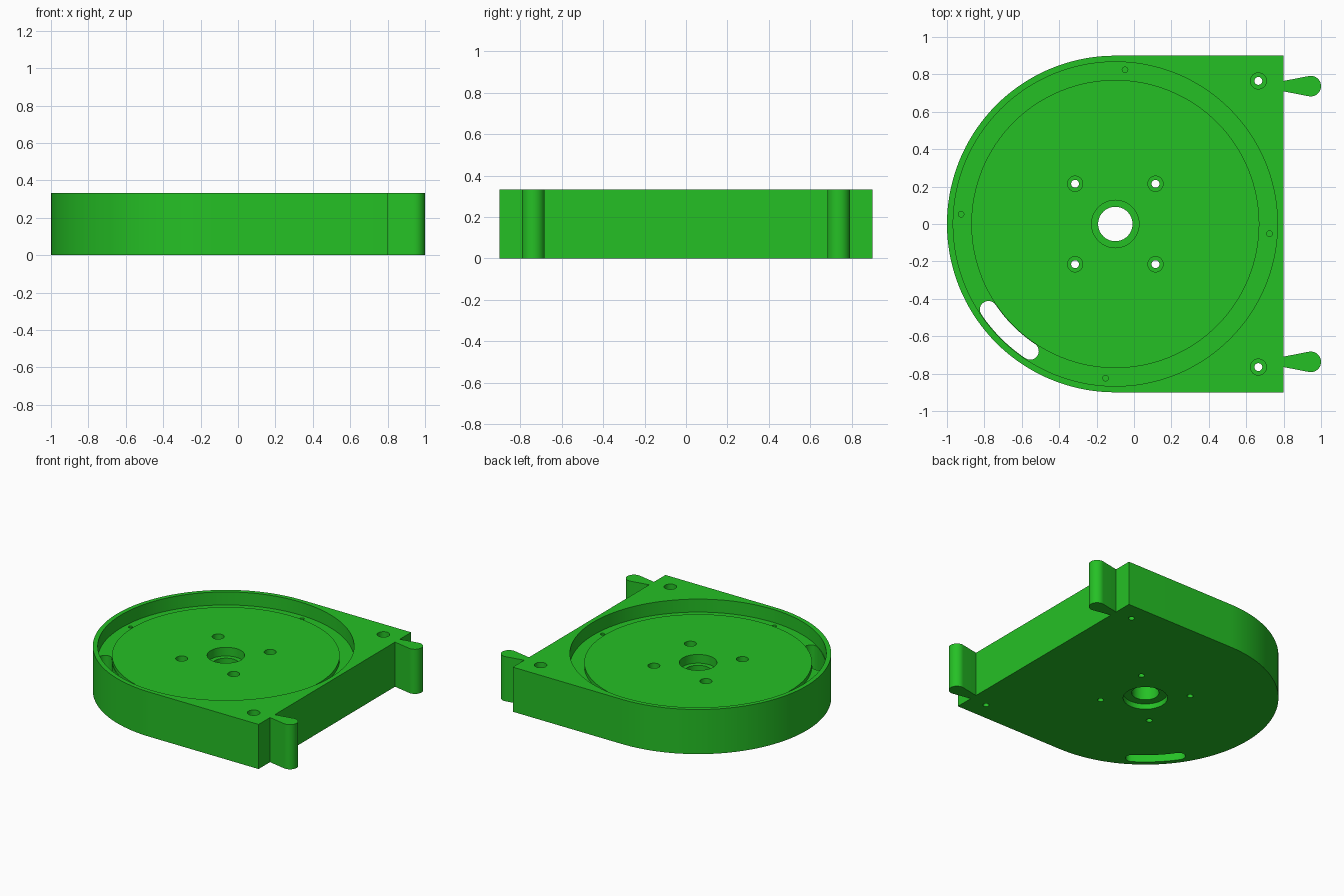
import bpy, bmesh, math
from math import cos, sin, pi, radians

if "Cube" in bpy.data.objects:
    bpy.data.objects.remove(bpy.data.objects["Cube"])

H = 0.333            # total height
CX = -0.1            # axis of the round pocket
DISC, GROOVE = 0.265, 0.236   # pocket floor levels

green = bpy.data.materials.new("green")
green.diffuse_color = (0.0185, 0.53, 0.0185, 1)
green.use_nodes = True
green.node_tree.nodes["Principled BSDF"].inputs["Base Color"].default_value = green.diffuse_color


def finish(bm, name):
    bmesh.ops.remove_doubles(bm, verts=bm.verts, dist=1e-5)
    bmesh.ops.recalc_face_normals(bm, faces=bm.faces)
    me = bpy.data.meshes.new(name)
    bm.to_mesh(me)
    bm.free()
    ob = bpy.data.objects.new(name, me)
    bpy.context.collection.objects.link(ob)
    me.materials.append(green)
    return ob


def prism(name, outline, z0, z1):
    """Extrude a flat outline from z0 to z1."""
    bm = bmesh.new()
    face = bm.faces.new([bm.verts.new((x, y, z0)) for x, y in outline])
    ext = bmesh.ops.extrude_face_region(bm, geom=[face])
    for v in ext["geom"]:
        if isinstance(v, bmesh.types.BMVert):
            v.co.z = z1
    return finish(bm, name)


def lathe(name, profile, x, y, steps):
    """Turn a profile of (radius, z), starting and ending on the axis."""
    bm = bmesh.new()
    rings = []
    for r, z in profile:
        if r == 0:
            rings.append([bm.verts.new((x, y, z))] * steps)
        else:
            rings.append([bm.verts.new((x + r * cos(2 * pi * i / steps),
                                        y + r * sin(2 * pi * i / steps), z))
                          for i in range(steps)])
    for a, b in zip(rings, rings[1:]):
        for i in range(steps):
            j = (i + 1) % steps
            bm.faces.new(list(dict.fromkeys((a[i], a[j], b[j], b[i]))))
    return finish(bm, name)


def arc(cx, cy, r, a0, a1, n):
    return [(cx + r * cos(radians(a0 + (a1 - a0) * i / n)),
             cy + r * sin(radians(a0 + (a1 - a0) * i / n))) for i in range(n + 1)]


def bored(name, x, y, r_small, r_big, z_step, steps=32):
    """Through hole with a wider bore above z_step."""
    return lathe(name, [(0, -0.1), (r_small, -0.1), (r_small, z_step),
                        (r_big, z_step), (r_big, 0.5), (0, 0.5)], x, y, steps)


# housing: half round on the left, square on the right
body = prism("housing", [(0.8, -0.9), (0.8, 0.9)] + arc(CX, 0, 0.9, 90, 270, 72), 0, H)

# round pocket with a lower ring groove around the centre disc
cutters = [lathe("pocket_cutter", [(0, DISC), (0.77, DISC), (0.77, GROOVE),
                                   (0.867, GROOVE), (0.867, 0.5), (0, 0.5)], CX, 0, 128)]

# centre bore, stepped at top and bottom
cutters.append(lathe("bore_cutter", [(0, -0.1), (0.15, -0.1), (0.15, 0.04), (0.092, 0.04),
                                     (0.092, 0.2), (0.127, 0.2), (0.127, 0.5), (0, 0.5)],
                     CX, 0, 64))

# screw holes in the disc and in the square corners
for sy in (-1, 1):
    for sx in (-1, 1):
        cutters.append(bored("disc_screw_cutter", CX + 0.215 * sx, 0.215 * sy, 0.021, 0.041, 0.18))
    cutters.append(bored("corner_screw_cutter", 0.665, 0.765 * sy, 0.021, 0.043, 0.24))

# small blind pin holes in the groove
for k in range(4):
    a = radians(-3.6 + 90 * k)
    cutters.append(lathe("pin_cutter", [(0, 0.18), (0.015, 0.18), (0.015, 0.5), (0, 0.5)],
                         CX + 0.826 * cos(a), 0.826 * sin(a), 20))

# curved through slot in the groove
A0, A1, R, W = 214, 236.2, 0.818, 0.046
e0 = (CX + R * cos(radians(A0)), R * sin(radians(A0)))
e1 = (CX + R * cos(radians(A1)), R * sin(radians(A1)))
slot = (arc(CX, 0, R + W, A0, A1, 16) + arc(*e1, W, A1, A1 + 180, 12)[1:-1]
        + arc(CX, 0, R - W, A1, A0, 16) + arc(*e0, W, A0 + 180, A0 + 360, 12)[1:-1])
cutters.append(prism("slot_cutter", slot, -0.1, 0.5))

for c in cutters:
    mod = body.modifiers.new("cut", "BOOLEAN")
    mod.operation = "DIFFERENCE"
    mod.solver = "EXACT"
    mod.object = c

# bake the cuts, then remove the cutters
dg = bpy.context.evaluated_depsgraph_get()
baked = bpy.data.meshes.new_from_object(body.evaluated_get(dg))
body.modifiers.clear()
body.data = baked
for c in cutters:
    bpy.data.objects.remove(c)

# teardrop hinge tabs on the flat side
parts = [body]
for sy, side in ((-1, "front"), (1, "back")):
    y = 0.737 * sy
    outline = [(0.79, y + 0.026), (0.79, y - 0.026)] + arc(0.945, y, 0.055, -100, 100, 32)
    parts.append(prism(side + "_hinge_tab", outline, 0, H))

for ob in parts:
    bpy.ops.object.select_all(action="DESELECT")
    ob.select_set(True)
    bpy.context.view_layer.objects.active = ob
    bpy.ops.object.shade_smooth_by_angle(angle=radians(30))
